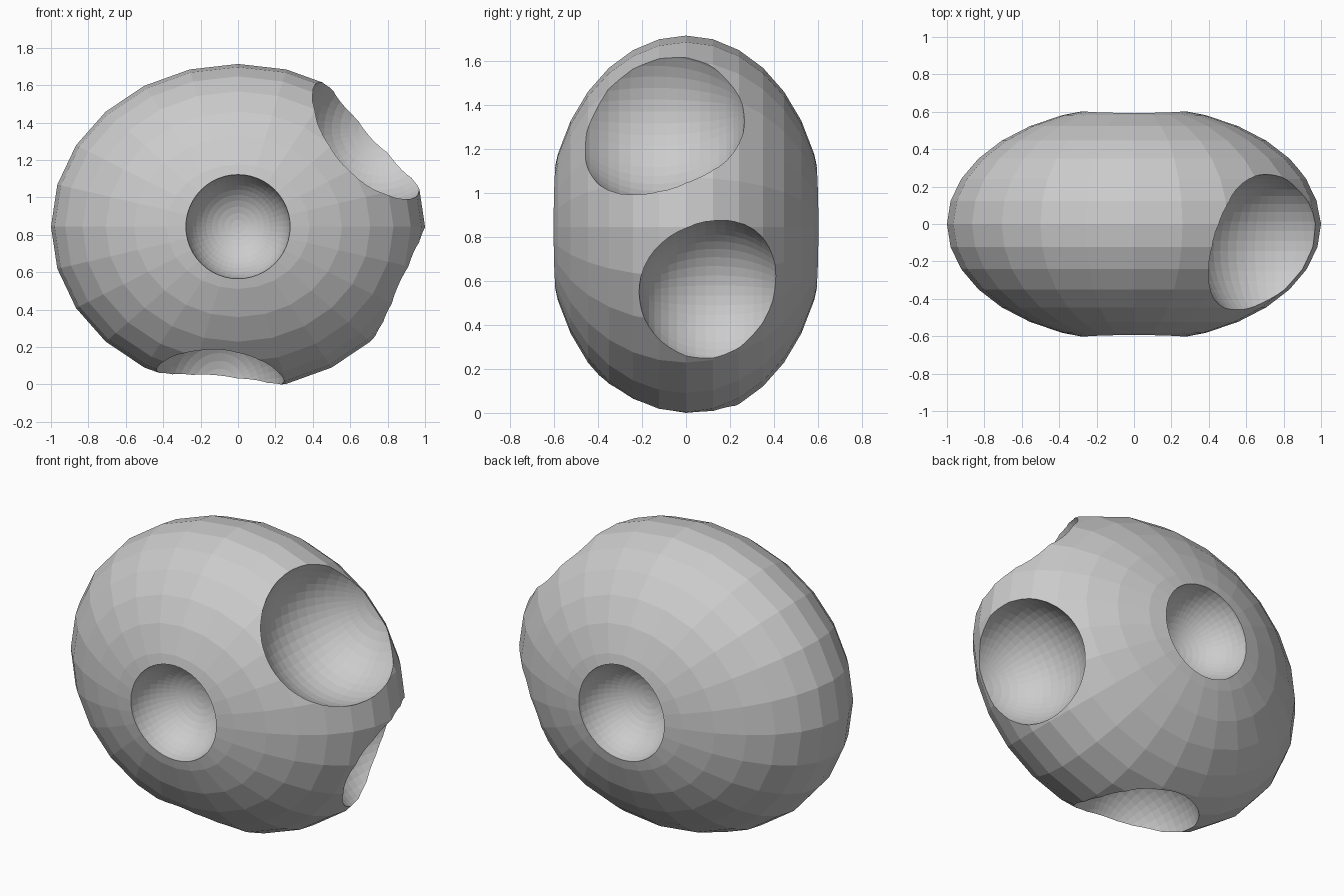
import bpy, math
from mathutils import Matrix

if "Cube" in bpy.data.objects:
    bpy.data.objects.remove(bpy.data.objects["Cube"])

ROT = Matrix.Rotation(math.radians(90), 4, 'X')   # puts sphere poles on the y axis


def sphere(name, centre, radii, segments, rings):
    bpy.ops.mesh.primitive_uv_sphere_add(segments=segments, ring_count=rings, radius=1)
    ob = bpy.context.object
    ob.name = name
    ob.data.transform(Matrix.Translation(centre) @ Matrix.Diagonal((*radii, 1)) @ ROT)
    return ob


# low-poly egg-shaped body
body = sphere("pitted_body", (0, 0, 0.85), (1.0, 0.63, 0.87), 24, 16)

# round pits: centre, radius
pits = [
    ((0, -0.62, 0.85), 0.28),           # front
    ((0, 0.62, 0.85), 0.28),            # back
    ((0.755, -0.145, 1.375), 0.416),    # upper right
    ((0.90, 0.133, 0.54), 0.348),       # lower right
    ((-0.10, -0.11, 0.0), 0.348),       # underside
]
cutters = []
for i, (centre, r) in enumerate(pits):
    cutter = sphere(f"pit_cutter_{i}", centre, (r, r, r), 48, 24)
    cutter.hide_render = True
    cutters.append(cutter)
    mod = body.modifiers.new("pit", 'BOOLEAN')
    mod.operation = 'DIFFERENCE'
    mod.solver = 'EXACT'
    mod.object = cutter

# bake the cuts and drop the cutters
bpy.context.view_layer.update()
deps = bpy.context.evaluated_depsgraph_get()
mesh = bpy.data.meshes.new_from_object(body.evaluated_get(deps))
body.modifiers.clear()
body.data = mesh
for c in cutters:
    bpy.data.objects.remove(c, do_unlink=True)

# flat facets, standing on the ground
for p in mesh.polygons:
    p.use_smooth = False
low = min(v.co.z for v in mesh.vertices)
mesh.transform(Matrix.Translation((0, 0, -low)))
